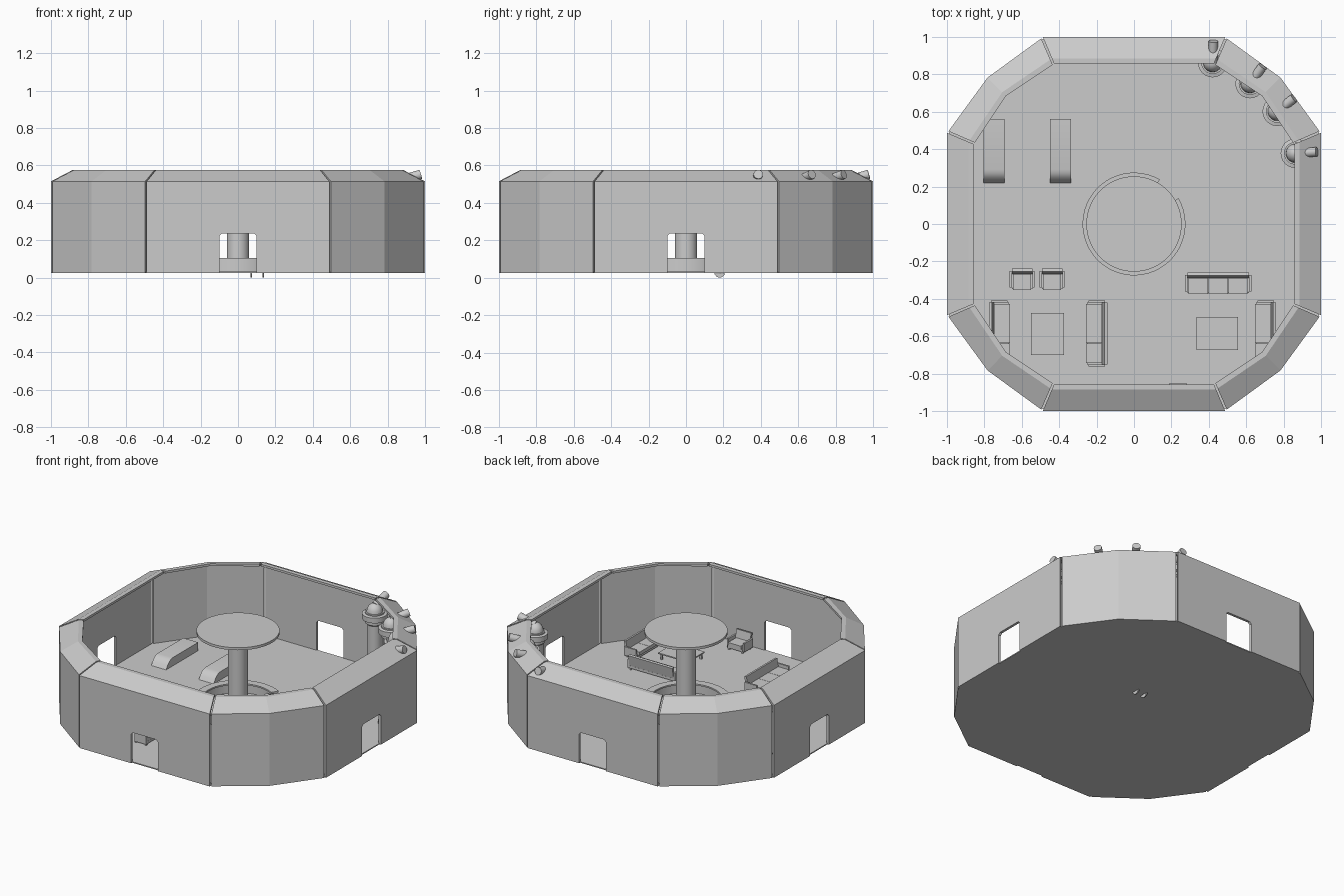
import bpy, bmesh, math
from mathutils import Vector, Matrix

if "Cube" in bpy.data.objects:
    bpy.data.objects.remove(bpy.data.objects["Cube"])

FLOOR = 0.032


def finish(name, bm, smooth=False):
    bmesh.ops.recalc_face_normals(bm, faces=bm.faces[:])
    me = bpy.data.meshes.new(name)
    bm.to_mesh(me)
    bm.free()
    ob = bpy.data.objects.new(name, me)
    bpy.context.collection.objects.link(ob)
    if smooth:
        me.polygons.foreach_set("use_smooth", [True] * len(me.polygons))
        me.set_sharp_from_angle(angle=math.radians(35))
    return ob


def box(bm, x0, x1, y0, y1, z0, z1):
    m = Matrix.Translation(((x0 + x1) / 2, (y0 + y1) / 2, (z0 + z1) / 2)) @ \
        Matrix.Diagonal((x1 - x0, y1 - y0, z1 - z0, 1))
    bmesh.ops.create_cube(bm, size=1, matrix=m)


def skin(bm, sections):
    """Closed profile loops joined into a capped solid."""
    rows = [[bm.verts.new(p) for p in s] for s in sections]
    n = len(rows[0])
    for a, b in zip(rows, rows[1:]):
        for i in range(n):
            bm.faces.new((a[i], a[(i + 1) % n], b[(i + 1) % n], b[i]))
    bm.faces.new(rows[0])
    bm.faces.new(rows[-1][::-1])


def lathe(name, profile, x=0, y=0, n=32):
    """Revolved profile of (radius, z), capped at both ends."""
    bm = bmesh.new()
    rows = [[bm.verts.new((x + r * math.cos(2 * math.pi * i / n),
                           y + r * math.sin(2 * math.pi * i / n), z))
             for i in range(n)] for r, z in profile]
    for a, b in zip(rows, rows[1:]):
        for i in range(n):
            bm.faces.new((a[i], a[(i + 1) % n], b[(i + 1) % n], b[i]))
    bm.faces.new(rows[0])
    bm.faces.new(rows[-1])
    return finish(name, bm, True)


def place(ob, x, y, turn=0):
    ob.location = (x, y, 0)
    ob.rotation_euler = (0, 0, math.radians(turn))
    return ob


# Wall section: t runs from the outer outline (0) to the inner rim (1)
SECTION = [(0, .025), (0, .515), (.8, .575), (1, .575), (1, .56),
           (.8, .558), (.12, .505), (.12, .025)]


def wall(name, outline, turn):
    bm = bmesh.new()
    skin(bm, [[(ox + (ix - ox) * t, oy + (iy - oy) * t, z) for t, z in SECTION]
              for (ox, oy), (ix, iy) in outline])
    return place(finish(name, bm), 0, 0, turn)


# Doorway cutters, one along each axis
door = [(-.1, -.1), (-.1, .222), (-.087, .235), (.087, .235), (.1, .222), (.1, -.1)]
cutters = []
for k in range(2):
    bm = bmesh.new()
    skin(bm, [[(a, s, z) for a, z in door] for s in (-1.2, 1.2)])
    c = place(finish("doorway_cutter", bm), 0, 0, 90 * k)
    c.hide_render = True
    c.hide_viewport = False
    c.display_type = 'WIRE'
    cutters.append(c)

# Four straight walls with doors, four folded corner walls
for k in range(4):
    w = wall("door_wall", [((-.488, -1), (-.427, -.857)), ((.488, -1), (.427, -.857))], 90 * k)
    m = w.modifiers.new("doorway", 'BOOLEAN')
    m.object = cutters[k % 2]
    m.operation = 'DIFFERENCE'
    m.solver = 'EXACT'
    wall("corner_wall", [((.496, -.992), (.435, -.851)), ((.783, -.783), (.685, -.685)),
                         ((.992, -.496), (.851, -.435))], 90 * k)

# Floor slab
bm = bmesh.new()
pts = []
for k in range(4):
    r = Matrix.Rotation(math.pi / 2 * k, 3, 'Z')
    pts += [r @ Vector(p) for p in ((-.485, -.99, 0), (.485, -.99, 0), (.778, -.778, 0))]
skin(bm, [[(p.x, p.y, z) for p in pts] for z in (.025, FLOOR)])
finish("floor", bm)

# Central pillar with round canopy
lathe("pillar", [(.075, FLOOR), (.075, .05), (.06, .06), (.06, .47), (.068, .475), (.068, .49),
                 (.06, .495), (.06, .515), (.075, .53), (.075, .555)])
lathe("canopy", [(.255, .553), (.255, .57)], n=64)

# Round counter with an entrance gap at the back right


def arc_ring(bm, r0, r1, z0, z1, start, end, n=48):
    secs = []
    for i in range(n + 1):
        a = math.radians(start + (end - start) * i / n)
        secs.append([(r * math.cos(a), r * math.sin(a), z)
                     for r, z in ((r0, z0), (r1, z0), (r1, z1), (r0, z1))])
    skin(bm, secs)


bm = bmesh.new()
arc_ring(bm, .245, .268, FLOOR, .095, 61, 389)
arc_ring(bm, .225, .275, .095, .105, 60, 390)
finish("counter", bm, True)

# Stool behind the counter, its curved runners dip below the floor
bm = bmesh.new()
box(bm, .065, .14, .145, .215, .07, .08)
for x in (.07, .135):
    box(bm, x - .003, x + .003, .175, .185, .02, .07)
    skin(bm, [[(x + d, .18 + y, z) for y, z in
               ((-.03, .022), (-.015, .004), (0, 0), (.015, .004), (.03, .022))]
              for d in (-.004, .004)])
finish("stool", bm)


# Seating: faces -y, origin at the centre of its footprint
def seat(name, x, y, turn, cushions):
    w = .055 if cushions == 1 else .165
    bm = bmesh.new()
    box(bm, -w, w, -.05, .045, .045, .062)
    step = 2 * (w - .006) / cushions
    for i in range(cushions):
        a = -w + .006 + i * step
        box(bm, a + .001, a + step - .001, -.056, .03, .062, .085)
    skin(bm, [[(sx, a, z) for a, z in ((.028, .05), (.042, .05), (.058, .135), (.042, .138))]
              for sx in (-w, w)])
    for s in (-1, 1):
        box(bm, min(s * w, s * (w + .012)), max(s * w, s * (w + .012)), -.042, .046, .045, .103)
        for ly in (-.04, .035):
            box(bm, s * (w - .005) - .005, s * (w - .005) + .005, ly - .005, ly + .005, FLOOR, .046)
    return place(finish(name, bm), x, y, turn)


seat("sofa", .45, -.318, 0, 3)
seat("sofa", .702, -.585, -90, 3)
seat("sofa", -.2, -.585, -90, 3)
seat("sofa", -.718, -.585, 90, 3)
seat("armchair", -.598, -.297, 0, 1)
seat("armchair", -.438, -.297, 0, 1)
seat("armchair", .235, -.91, 180, 1)

# Low tables
for x, y, hx, hy in ((-.463, -.588, .0875, .112), (.445, -.586, .112, .0875)):
    bm = bmesh.new()
    box(bm, x - hx, x + hx, y - hy, y + hy, .07, .078)
    for sx in (-1, 1):
        for sy in (-1, 1):
            lx, ly = x + sx * (hx - .015), y + sy * (hy - .015)
            box(bm, lx - .006, lx + .006, ly - .006, ly + .006, FLOOR, .071)
    finish("low_table", bm)

# Long benches with a rounded front end
bench = [(.562, FLOOR), (.562, .088), (.29, .088), (.268, .083), (.25, .072), (.235, .055), (.22, FLOOR)]
for x in (-.748, -.392):
    bm = bmesh.new()
    skin(bm, [[(x + d, y, z) for y, z in bench] for d in (-.056, .056)])
    finish("bench", bm, True)

# Turrets in the back right corner with barrels through the sloped roof
for x, y, ang in ((.42, .862, 88), (.62, .75, 54), (.765, .602, 38), (.862, .378, 4)):
    dome = [(.05 * math.cos(a), .482 + .055 * math.sin(a))
            for a in (math.radians(d) for d in (0, 20, 40, 60, 75, 88))]
    lathe("turret", [(.065, FLOOR), (.065, .05), (.048, .06), (.048, .4), (.06, .41), (.06, .43),
                     (.078, .435), (.078, .47), (.06, .474), (.06, .482)] + dome, x, y, 24)
    d = Vector((math.cos(math.radians(ang)), math.sin(math.radians(ang)), .3)).normalized()
    bm = bmesh.new()
    bmesh.ops.create_cone(bm, cap_ends=True, segments=20, radius1=.025, radius2=.025, depth=.12,
                          matrix=Matrix.Translation(Vector((x, y, .518)) + d * .06)
                          @ d.to_track_quat('Z', 'Y').to_matrix().to_4x4())
    finish("barrel", bm, True)
